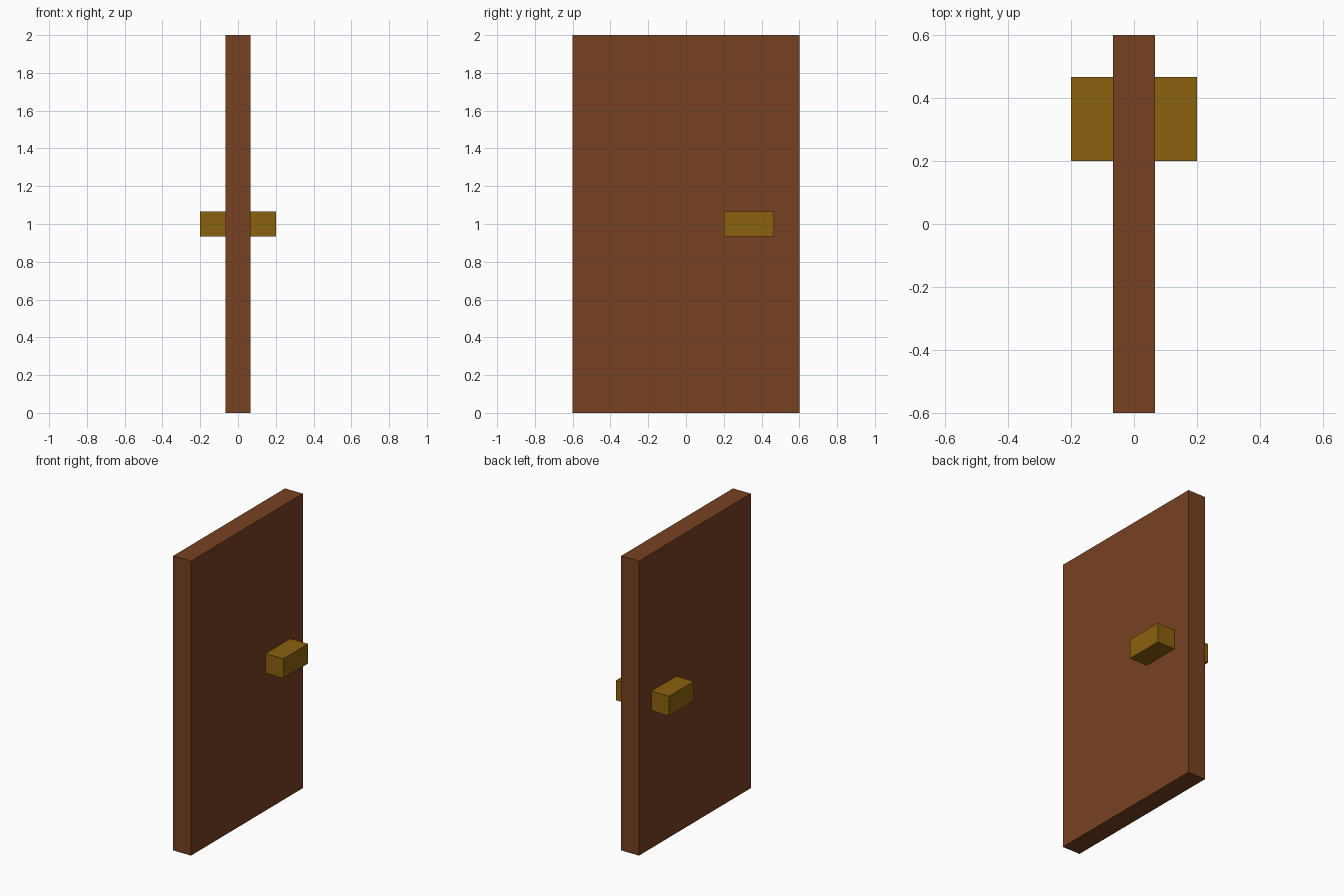
import bpy

if "Cube" in bpy.data.objects:
    bpy.data.objects.remove(bpy.data.objects["Cube"])


def material(name, rgb):
    m = bpy.data.materials.new(name)
    m.diffuse_color = (*rgb, 1.0)
    m.use_nodes = True
    m.node_tree.nodes["Principled BSDF"].inputs["Base Color"].default_value = m.diffuse_color
    return m


def box(name, lo, hi, mat):
    """Axis-aligned box between two corners."""
    bpy.ops.mesh.primitive_cube_add(size=1)
    ob = bpy.context.object
    ob.name = name
    ob.location = [(a + b) / 2 for a, b in zip(lo, hi)]
    ob.scale = [b - a for a, b in zip(lo, hi)]
    bpy.ops.object.transform_apply(location=True, rotation=False, scale=True)
    ob.data.materials.append(mat)
    return ob


wood = material("brown wood", (0.185, 0.053, 0.016))
brass = material("dark brass", (0.260, 0.120, 0.0045))

u = 1 / 15  # the model sits on a 1/15 unit grid

# Door slab
box("door_panel", (-u, -0.6, 0), (u, 0.6, 2), wood)

# Handle block passing through the slab, showing on both sides
box("door_handle", (-3 * u, 3 * u, 14 * u), (3 * u, 7 * u, 16 * u), brass)
